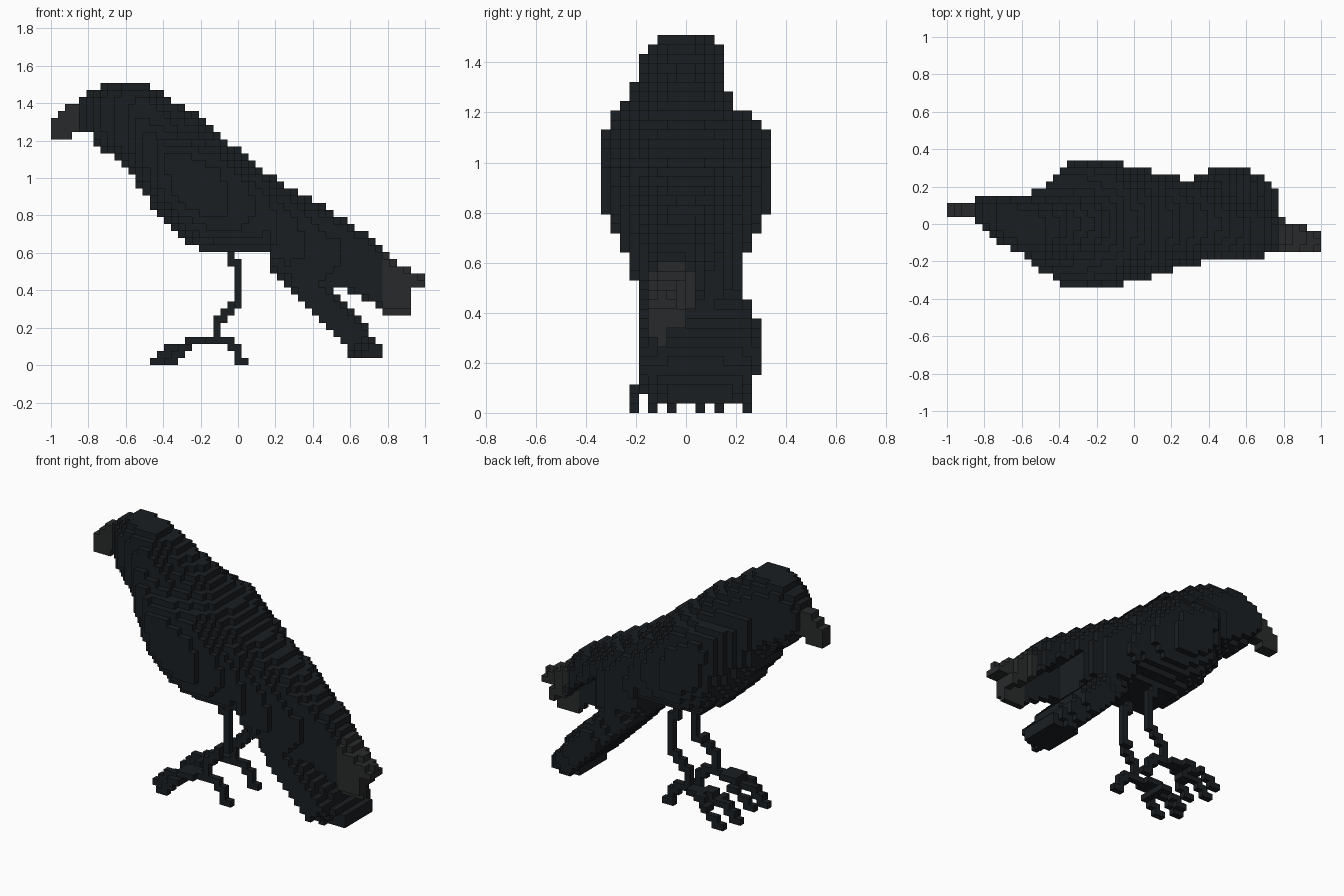
import bpy, math

if "Cube" in bpy.data.objects:
    bpy.data.objects.remove(bpy.data.objects["Cube"])

H = 2 / 53                      # block size
NX, NY, NZ = 53, 18, 40
X0, Y0 = -1.0, -9 * H


def centre(c):
    return X0 + (c[0] + .5) * H, Y0 + (c[1] + .5) * H, (c[2] + .5) * H


def cell(x, y, z):
    return (math.floor((x - X0) / H), math.floor((y - Y0) / H), max(0, math.floor(z / H)))


def lerp(table, x):
    """Piecewise-linear lookup in (x, value) pairs."""
    if x <= table[0][0]:
        return table[0][1]
    for (a, va), (b, vb) in zip(table, table[1:]):
        if x <= b:
            return va + (vb - va) * (x - a) / (b - a)
    return table[-1][1]


GRID = [(i, j, k) for i in range(NX) for j in range(NY) for k in range(NZ)]

# Bird outline: top and bottom edges, sideways centre and half width along x
TOP = [(-1, 1.32), (-.88, 1.40), (-.7, 1.51), (-.5, 1.51), (-.3, 1.38), (-.2, 1.32),
       (0, 1.15), (.2, .99), (.4, .88), (.6, .75), (.7, .69), (.8, .58), (1, .46)]
BOTTOM = [(-1, 1.2), (-.9, 1.2), (-.87, 1.25), (-.8, 1.25), (-.75, 1.17), (-.58, 1.06),
          (-.53, .94), (-.35, .73), (-.2, .61), (.15, .61), (.18, .5), (.3, .43),
          (.42, .37), (.55, .4), (.7, .33), (.8, .28), (.91, .27), (.93, .41), (1, .42)]
MIDDLE = [(-1, .075), (-.85, .075), (-.7, .02), (-.5, -.03), (-.3, 0), (.2, 0), (.38, .01),
          (.55, -.02), (.75, -.05), (.82, -.065), (1, -.1)]
HALF = [(-1, .045), (-.86, .05), (-.8, .1), (-.7, .135), (-.58, .165), (-.5, .22), (-.4, .3),
        (-.3, .345), (-.1, .335), (0, .31), (.2, .25), (.38, .21), (.55, .15), (.75, .11),
        (.82, .085), (1, .04)]
# Half width limit by height: narrow head above wide shoulders
SHOULDER = [(.6, .27), (.7, .31), (.8, .335), (.9, .345), (1.08, .345), (1.16, .31),
            (1.22, .23), (1.28, .195), (1.4, .175), (1.5, .15)]


def in_bird(c):
    x, y, z = centre(c)
    t, b = lerp(TOP, x), lerp(BOTTOM, x)
    half = lerp(HALF, x)
    if x < .2:
        half = min(half, lerp(SHOULDER, z))
    if x > .5 and y > -.06 and z < t - .17:      # hollow under the folded wings
        return False
    w = abs(y - lerp(MIDDLE, x)) / half
    v = abs(z - (t + b) / 2) / ((t - b) / 2 + .006)
    p = 2.3 if -.45 < x < .5 and z > (t + b) / 2 else 2.7
    return w ** p + v ** p <= 1 or (v <= 1 and w < .25)


# Fanned tail: flat plate sloping down and back
def in_tail(c):
    x, y, z = centre(c)
    dx, dz = x - .37, z - .42
    s = .685 * dx - .728 * dz
    n = .728 * dx + .685 * dz
    low = lerp([(-.1, -.17), (.2, -.19), (.4, -.18), (.44, -.1), (.52, -.07)], s)
    high = lerp([(-.1, .22), (.06, .26), (.12, .3), (.3, .3), (.36, .27), (.44, .25), (.52, .18)], s)
    edge = abs(2 * y - low - high) / (high - low)
    return (-.1 < s < .54 and edge < 1 and z > .04
            and (n / .08) ** 4 + (edge * .93) ** 6 < 1)


# Legs and toes: chains of blocks along paths
def trace(points):
    out = set()
    for p, q in zip(points, points[1:]):
        for t in range(61):
            out.add(cell(*[a + (b - a) * t / 60 for a, b in zip(p, q)]))
    return out


def leg(hip, foot):
    ankle = (-.13, foot, .15)
    out = trace([(-.02, hip, .66), (-.02, hip, .55), (0, hip, .5), (0, hip, .36),
                 (-.06, foot, .28), (-.11, foot, .22), ankle])
    for side, reach in ((-.085, -.37), (0, -.455), (.085, -.4)):
        out |= trace([ankle, (-.24, foot + side * .5, .12),
                      (reach + .07, foot + side, .07), (reach, foot + side, .015)])
    return out | trace([ankle, (-.05, foot, .12), (0, foot, .07), (.03, foot, .015)])


bird = {c for c in GRID if in_bird(c)}
beak = {c for c in bird if centre(c)[0] < -.86}
wings = {c for c in bird if centre(c)[0] > .76}
parts = {
    "body": bird - beak - wings,
    "beak": beak,
    "wing_tips": wings,
    "tail": {c for c in GRID if in_tail(c)} - bird,
}
taken = set().union(*parts.values())
parts["left_leg"] = leg(.14, .15) - taken
parts["right_leg"] = leg(-.09, -.13) - taken
solid = taken | parts["left_leg"] | parts["right_leg"]

SIDES = [((1, 0, 0), [(1, 0, 0), (1, 1, 0), (1, 1, 1), (1, 0, 1)]),
         ((-1, 0, 0), [(0, 0, 0), (0, 0, 1), (0, 1, 1), (0, 1, 0)]),
         ((0, 1, 0), [(0, 1, 0), (0, 1, 1), (1, 1, 1), (1, 1, 0)]),
         ((0, -1, 0), [(0, 0, 0), (1, 0, 0), (1, 0, 1), (0, 0, 1)]),
         ((0, 0, 1), [(0, 0, 1), (1, 0, 1), (1, 1, 1), (0, 1, 1)]),
         ((0, 0, -1), [(0, 0, 0), (0, 1, 0), (1, 1, 0), (1, 0, 0)])]


def material(name, colour):
    m = bpy.data.materials.new(name)
    m.diffuse_color = (*colour, 1)
    m.use_nodes = True
    m.node_tree.nodes["Principled BSDF"].inputs["Base Color"].default_value = m.diffuse_color
    return m


black = material("black_feather", (.011, .0135, .016))
grey = material("dark_grey", (.022, .023, .024))


# Exposed block faces of one part
def build(name, cells, mat):
    index, verts, faces = {}, [], []
    for c in sorted(cells):
        for d, corners in SIDES:
            if tuple(a + b for a, b in zip(c, d)) in solid:
                continue
            face = []
            for o in corners:
                k = tuple(a + b for a, b in zip(c, o))
                if k not in index:
                    index[k] = len(verts)
                    verts.append((X0 + k[0] * H, Y0 + k[1] * H, k[2] * H))
                face.append(index[k])
            faces.append(face)
    me = bpy.data.meshes.new(name)
    me.from_pydata(verts, [], faces)
    me.materials.append(mat)
    bpy.context.collection.objects.link(bpy.data.objects.new(name, me))


for name, cells in parts.items():
    build(name, cells, grey if name in ("beak", "wing_tips") else black)
